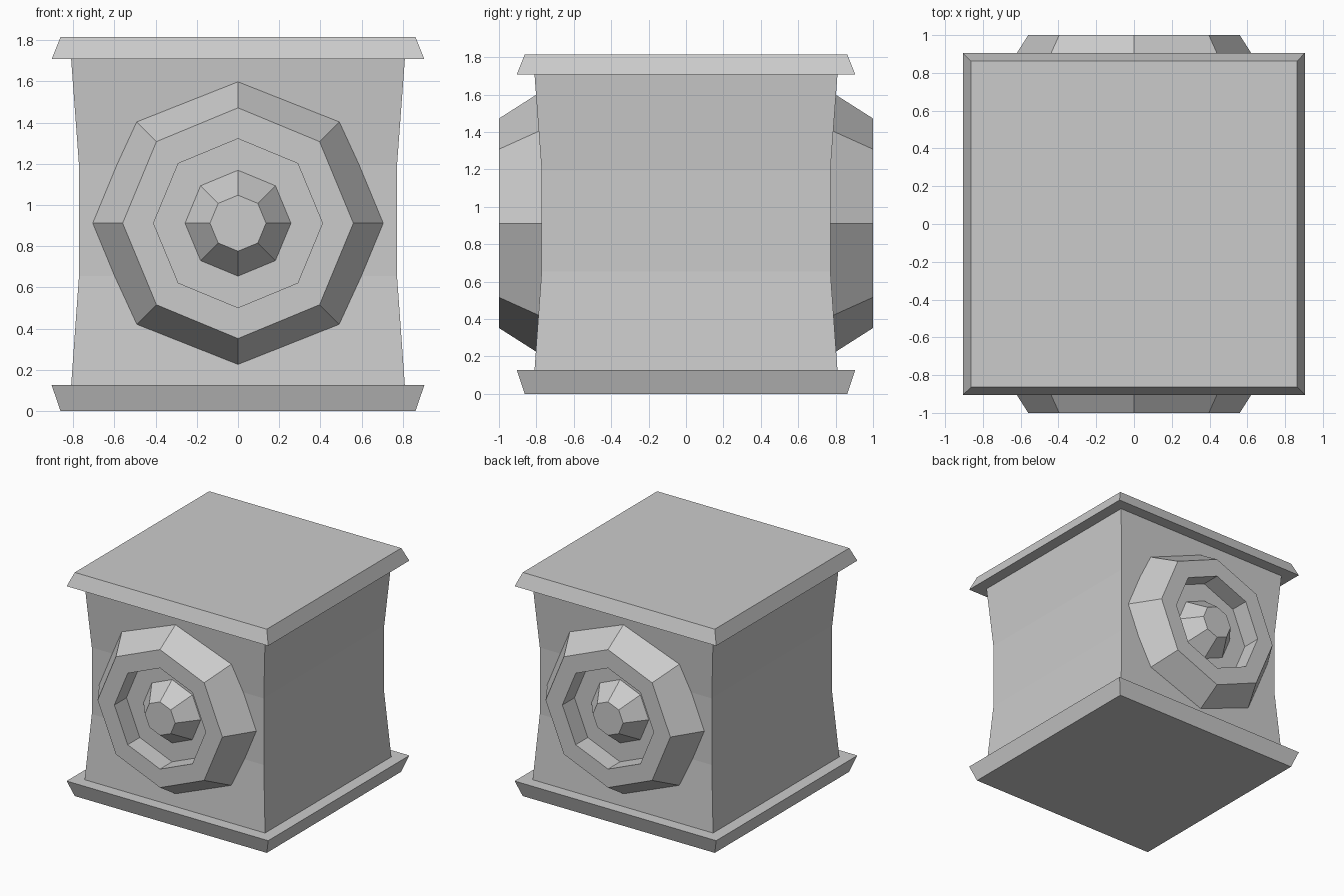
import bpy, bmesh
from math import cos, sin, tau

if "Cube" in bpy.data.objects:
    bpy.data.objects.remove(bpy.data.objects["Cube"])


def loft(name, rings):
    """Join rings of points with quads and cap both ends."""
    bm = bmesh.new()
    loops = [[bm.verts.new(p) for p in ring] for ring in rings]
    n = len(loops[0])
    for a, b in zip(loops, loops[1:]):
        for i in range(n):
            j = (i + 1) % n
            bm.faces.new((a[i], a[j], b[j], b[i]))
    bm.faces.new(loops[0][::-1])
    bm.faces.new(loops[-1])
    bmesh.ops.recalc_face_normals(bm, faces=bm.faces)
    mesh = bpy.data.meshes.new(name)
    bm.to_mesh(mesh)
    bm.free()
    obj = bpy.data.objects.new(name, mesh)
    bpy.context.collection.objects.link(obj)
    return obj


def square_stack(name, profile):
    """Square sections given as (half width, height)."""
    return loft(name, [[(-h, -h, z), (h, -h, z), (h, h, z), (-h, h, z)]
                       for h, z in profile])


def octagon_boss(name, profile, side, centre_z=0.912):
    """Eight-sided turned shape along y, given as (radius, distance out)."""
    return loft(name, [[(r * cos(i * tau / 8), side * y, centre_z + r * sin(i * tau / 8))
                        for i in range(8)] for r, y in profile])


# Waisted body between two flared slabs
square_stack("body", [(0.812, 0.10), (0.81, 0.125), (0.772, 0.655), (0.772, 1.195),
                      (0.81, 1.708), (0.812, 1.73)])
square_stack("base_slab", [(0.862, 0), (0.905, 0.127)])
square_stack("top_slab", [(0.905, 1.708), (0.862, 1.815)])

# Round boss with a recess and a central knob, front and back
boss_profile = [(0.732, 0.73), (0.56, 1.0), (0.41, 1.0), (0.41, 0.845),
                (0.257, 0.845), (0.136, 1.0)]
for name, side in (("front_boss", -1), ("back_boss", 1)):
    octagon_boss(name, boss_profile, side)
